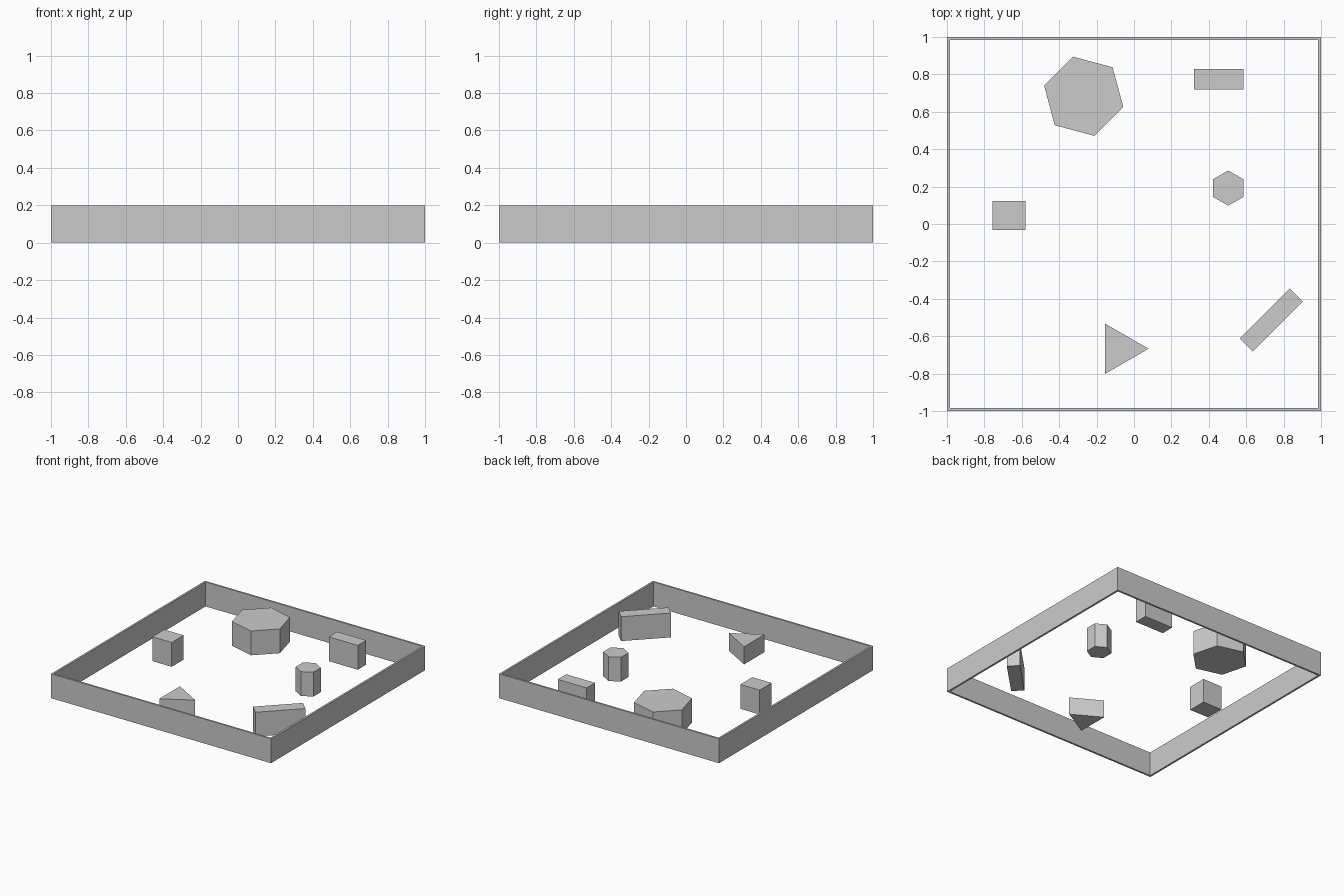
import bpy, bmesh
from math import cos, sin, radians, pi

if "Cube" in bpy.data.objects:
    bpy.data.objects.remove(bpy.data.objects["Cube"])

WALL_H = 0.2
WALL_T = 0.016


def mesh_object(name, bm):
    bmesh.ops.recalc_face_normals(bm, faces=bm.faces)
    mesh = bpy.data.meshes.new(name)
    bm.to_mesh(mesh)
    bm.free()
    obj = bpy.data.objects.new(name, mesh)
    bpy.context.collection.objects.link(obj)


def prism(name, points, height):
    """Closed upright prism standing on z = 0."""
    bm = bmesh.new()
    bottom = bm.faces.new([bm.verts.new((x, y, 0)) for x, y in points])
    top = bmesh.ops.extrude_face_region(bm, geom=[bottom], use_keep_orig=True)
    for v in top["geom"]:
        if isinstance(v, bmesh.types.BMVert):
            v.co.z = height
    mesh_object(name, bm)


def polygon(cx, cy, radius, sides, angle):
    return [(cx + radius * cos(radians(angle) + 2 * pi * i / sides),
             cy + radius * sin(radians(angle) + 2 * pi * i / sides))
            for i in range(sides)]


def rectangle(cx, cy, w, d, angle=0):
    c, s = cos(radians(angle)), sin(radians(angle))
    return [(cx + c * x * w / 2 - s * y * d / 2, cy + s * x * w / 2 + c * y * d / 2)
            for x, y in ((-1, -1), (1, -1), (1, 1), (-1, 1))]


# Square boundary wall, open above and below
bm = bmesh.new()
rings = [[bm.verts.new((x, y, z)) for x, y in rectangle(0, 0, size, size)]
         for size, z in ((2, 0), (2, WALL_H),
                         (2 - 2 * WALL_T, WALL_H), (2 - 2 * WALL_T, 0))]
for r in range(4):
    a, b = rings[r], rings[(r + 1) % 4]
    for i in range(4):
        j = (i + 1) % 4
        bm.faces.new((a[i], a[j], b[j], b[i]))
mesh_object("boundary_wall", bm)

# Obstacles inside the arena
prism("large_hexagon_block", polygon(-0.269, 0.683, 0.219, 6, -15), WALL_H)
prism("small_hexagon_block", polygon(0.504, 0.192, 0.094, 6, 30), WALL_H)
prism("triangle_block", polygon(-0.077, -0.667, 0.155, 3, 0), 0.145)
prism("back_box", rectangle(0.453, 0.775, 0.263, 0.11), WALL_H)
prism("left_box", rectangle(-0.668, 0.045, 0.176, 0.155), WALL_H)
prism("diagonal_bar", rectangle(0.734, -0.513, 0.377, 0.1, 45), WALL_H)
